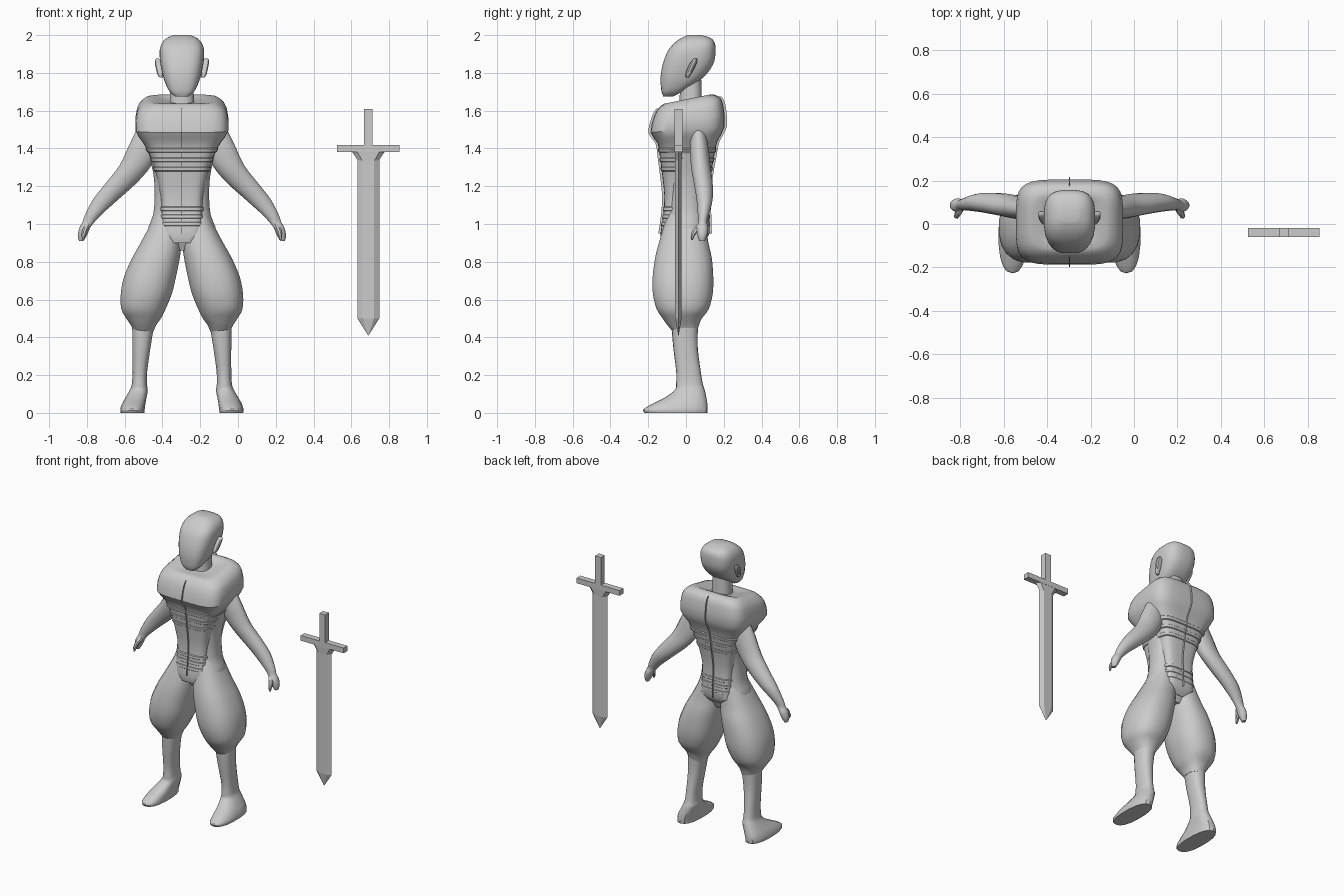
import bpy, bmesh, math
from mathutils import Vector, Matrix

cube = bpy.data.objects.get("Cube")
if cube:
    bpy.data.objects.remove(cube, do_unlink=True)

FIGURE_X = -0.297
SWORD = Vector((0.69, -0.04, 0))

grey = bpy.data.materials.new("plain grey")
grey.use_nodes = True
colour = (0.6, 0.6, 0.6, 1)
grey.diffuse_color = colour
grey.node_tree.nodes["Principled BSDF"].inputs["Base Color"].default_value = colour


def finish(bm, name, angle=35):
    """Turn a bmesh into a named, shaded object."""
    bmesh.ops.recalc_face_normals(bm, faces=bm.faces)
    mesh = bpy.data.meshes.new(name)
    bm.to_mesh(mesh)
    bm.free()
    mesh.materials.append(grey)
    obj = bpy.data.objects.new(name, mesh)
    bpy.context.collection.objects.link(obj)
    bpy.ops.object.select_all(action="DESELECT")
    obj.select_set(True)
    bpy.context.view_layer.objects.active = obj
    bpy.ops.object.shade_smooth_by_angle(angle=math.radians(angle))
    return obj


def refine(rows, steps):
    """Catmull-Rom interpolation between section rows."""
    out = []
    for i in range(len(rows) - 1):
        a, b = rows[max(i - 1, 0)], rows[i]
        c, d = rows[i + 1], rows[min(i + 2, len(rows) - 1)]
        for s in range(steps):
            t = s / steps
            out.append([q + t / 2 * (r - p + t * (2*p - 5*q + 4*r - s4 + t * (3*q - p - 3*r + s4)))
                        for p, q, r, s4 in zip(a, b, c, d)])
    return out + [list(rows[-1])]


def shoulder_tilt(z):
    """Sections near the shoulders rise toward the back."""
    return 0.2 * min(max((z - 1.4) / 0.25, 0), 1)


def loft(name, rows, side=1, power=2.4, sides=24, steps=3, tilt=lambda z: 0, angle=35):
    """Skin horizontal superellipse sections given as (z, x0, x1, y0, y1)."""
    bm = bmesh.new()
    rings = []
    for z, x0, x1, y0, y1 in refine(rows, steps):
        ring = []
        for i in range(sides):
            a = math.tau * (i + 0.5) / sides
            c, s = math.cos(a), math.sin(a)
            x = (x0 + x1) / 2 + (x1 - x0) / 2 * math.copysign(abs(c) ** (2 / power), c)
            y = (y0 + y1) / 2 + (y1 - y0) / 2 * math.copysign(abs(s) ** (2 / power), s)
            ring.append(bm.verts.new((FIGURE_X + side * x, y, z + tilt(z) * y)))
        rings.append(ring)
    for low, high in zip(rings, rings[1:]):
        for i in range(sides):
            j = (i + 1) % sides
            bm.faces.new((low[i], low[j], high[j], high[i]))
    bm.faces.new(rings[0])
    bm.faces.new(rings[-1])
    return finish(bm, name, angle)


def centred(rows, grow=0):
    """Expand (z, half width, y0, y1) rows to full section rows."""
    return [(z, -h - grow, h + grow, y0 - grow, y1 + grow) for z, h, y0, y1 in rows]


def section_at(rows, z):
    """Linear lookup of a section at a height."""
    for a, b in zip(rows, rows[1:]):
        if a[0] <= z <= b[0]:
            t = (z - a[0]) / (b[0] - a[0])
            return [p + t * (q - p) for p, q in zip(a, b)]


# Head and neck
loft("head", centred([
    (1.675, .035, -.12, -.07), (1.7, .065, -.13, -.02), (1.75, .09, -.135, .06),
    (1.8, .105, -.133, .115), (1.86, .116, -.12, .15), (1.92, .118, -.095, .157),
    (1.96, .105, -.06, .152), (1.985, .08, -.025, .13), (2, .045, .01, .08)]), power=3)
loft("neck", centred([(1.55, .075, -.04, .09), (1.64, .065, -.035, .085),
                      (1.8, .06, -.03, .08)]))

# Body under the vest
loft("torso", centred([
    (.86, .09, -.08, .07), (.95, .18, -.115, .105), (1.05, .153, -.1, .105),
    (1.15, .145, -.095, .1), (1.25, .15, -.1, .11), (1.35, .17, -.11, .13),
    (1.45, .19, -.12, .14), (1.58, .18, -.1, .13)]), power=2.6)

# Padded vest with neck recess
vest = [(.9, .07, -.13, .09), (.95, .115, -.135, .125), (1.05, .112, -.12, .122),
        (1.15, .115, -.115, .118), (1.25, .135, -.125, .13), (1.35, .165, -.138, .148),
        (1.43, .205, -.15, .165), (1.5, .247, -.188, .205), (1.6, .238, -.168, .197),
        (1.64, .21, -.145, .175), (1.66, .17, -.115, .13), (1.645, .09, -.055, .09)]
loft("vest", centred(vest), power=4.5, sides=32, steps=2, tilt=shoulder_tilt, angle=30)

# Quilted ribs across chest and belly
for n, z in enumerate((1, 1.04, 1.08, 1.29, 1.34, 1.39)):
    band = [section_at(vest, z + dz) for dz in (-.013, -.008, .008, .013)]
    ends = centred(band, -.002)
    middle = centred(band, .004)
    loft(f"vest_rib_{n + 1}", [ends[0], middle[1], middle[2], ends[3]],
         power=4.5, sides=32, steps=1, tilt=shoulder_tilt)

# Thin seam down the middle, front and back
loft("vest_seam", [(z, -.002, .002, y0 - .013, y1 + .013) for z, h, y0, y1 in vest[1:-2]],
     power=8, sides=12, tilt=shoulder_tilt)

# Mirrored limbs
trousers = [(.43, .15, .255, -.07, .06), (.465, .135, .272, -.1, .07), (.5, .11, .295, -.125, .085),
            (.55, .085, .322, -.157, .122), (.63, .052, .325, -.177, .143),
            (.72, .03, .308, -.178, .146), (.82, .01, .265, -.165, .138),
            (.9, 0, .22, -.145, .12), (1, -.01, .167, -.115, .105), (1.06, 0, .14, -.09, .09)]
shin = [(0, .198, .325, -.22, .113), (.02, .196, .327, -.225, .115), (.05, .192, .317, -.175, .113),
        (.08, .187, .3, -.115, .108), (.12, .18, .277, -.06, .1), (.15, .184, .266, -.053, .09),
        (.22, .183, .262, -.052, .078), (.35, .165, .262, -.068, .062), (.5, .14, .265, -.08, .065)]
arm = [(.91, .522, .545, .07, .1), (.94, .502, .552, .06, .112), (.98, .485, .543, .055, .118),
       (1.01, .462, .527, .064, .112), (1.05, .425, .513, .062, .122), (1.13, .335, .472, .055, .142),
       (1.22, .235, .402, .04, .142), (1.31, .16, .332, .025, .13), (1.42, .11, .28, .02, .118),
       (1.52, .1, .23, .03, .1)]
thumb = [(.915, .515, .527, .025, .037), (.94, .508, .532, .025, .048),
         (.97, .497, .527, .034, .075), (1, .48, .515, .06, .095)]
ear = [(1.775, .1, .118, .0, .015), (1.79, .1, .13, -.003, .024), (1.82, .1, .138, .006, .042),
       (1.85, .105, .144, .02, .056), (1.87, .115, .143, .036, .06), (1.875, .12, .138, .045, .058)]
for side, label in ((1, "left"), (-1, "right")):
    loft(label + "_trouser_leg", trousers, side, sides=20)
    loft(label + "_shin_and_foot", shin, side, sides=18)
    loft(label + "_arm", arm, side, power=2, sides=16)
    loft(label + "_thumb", thumb, side, power=2, sides=8)
    loft(label + "_ear", ear, side, power=2.5, sides=10, steps=2)


def box(name, size, z):
    """Box centred on the sword axis."""
    bm = bmesh.new()
    place = Matrix.Translation(SWORD + Vector((0, 0, z))) @ Matrix.Diagonal((*size, 1))
    bmesh.ops.create_cube(bm, size=1, matrix=place)
    return finish(bm, name)


# Sword: grip, guard, flared collar and bevelled blade
box("sword_grip", (.044, .042, .2), 1.51)
box("sword_guard", (.33, .042, .036), 1.4)


def blade_part(name, sections):
    """Stack hexagonal sections given as (z, half width, flat half width, half depth)."""
    bm = bmesh.new()
    rings = []
    for z, w, f, d in sections:
        outline = ((-w, 0), (-f, -d), (f, -d), (w, 0), (f, d), (-f, d))
        rings.append([bm.verts.new(SWORD + Vector((x, y, z))) for x, y in outline])
    for low, high in zip(rings, rings[1:]):
        for i in range(6):
            j = (i + 1) % 6
            bm.faces.new((low[i], low[j], high[j], high[i]))
    bm.faces.new(rings[0])
    bm.faces.new(rings[-1])
    return finish(bm, name, 5)


blade_part("sword_blade", [(.41, .001, .0005, .001), (.5, .058, .03, .017), (1.38, .058, .03, .017)])
blade_part("sword_collar", [(1.335, .055, .032, .017), (1.385, .088, .06, .02)])
